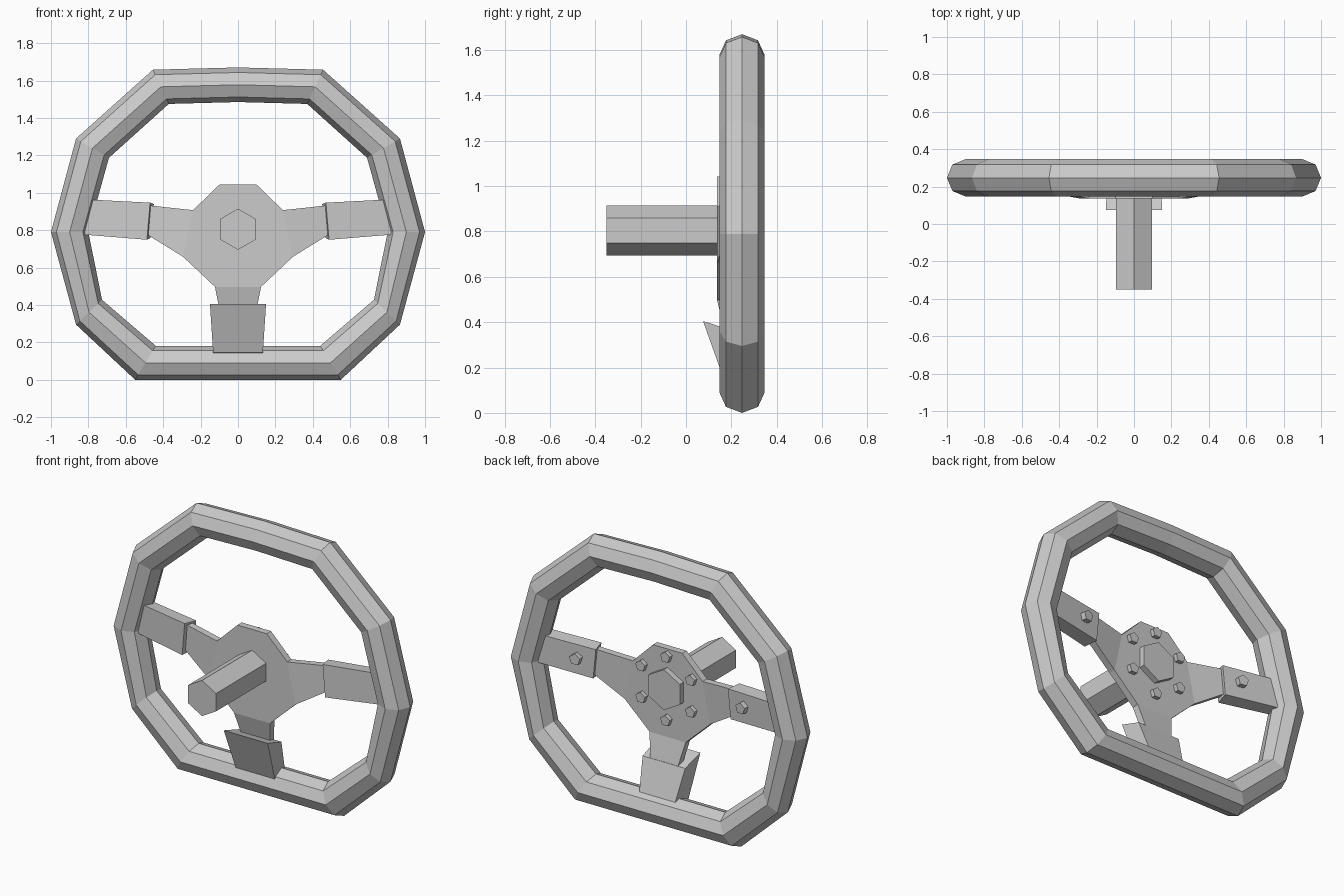
import bpy, bmesh
from math import sin, cos, pi, radians

cube = bpy.data.objects.get("Cube")
if cube:
    bpy.data.objects.remove(cube)

grey = bpy.data.materials.new("light_grey")
grey.use_nodes = True
grey.diffuse_color = (0.6, 0.6, 0.6, 1)
grey.node_tree.nodes["Principled BSDF"].inputs["Base Color"].default_value = (0.6, 0.6, 0.6, 1)


def make_object(name, verts, faces, recalc=True):
    bm = bmesh.new()
    vs = [bm.verts.new(v) for v in verts]
    for f in faces:
        bm.faces.new([vs[i] for i in f])
    if recalc:
        bmesh.ops.recalc_face_normals(bm, faces=bm.faces)
    mesh = bpy.data.meshes.new(name)
    bm.to_mesh(mesh)
    bm.free()
    mesh.materials.append(grey)
    obj = bpy.data.objects.new(name, mesh)
    bpy.context.collection.objects.link(obj)
    return obj


def block(name, front, back):
    """Solid between two loops with the same number of points."""
    n = len(front)
    faces = [list(range(n)), list(range(n, 2 * n))]
    faces += [(i, (i + 1) % n, n + (i + 1) % n, n + i) for i in range(n)]
    return make_object(name, front + back, faces)


def prism(name, sides, radius, x, z, y0, y1, tilt=0):
    """Regular prism along y with a corner pointing up."""
    bpy.ops.mesh.primitive_cylinder_add(
        vertices=sides, radius=radius, depth=y1 - y0,
        location=(x, (y0 + y1) / 2, z), rotation=(radians(90), 0, tilt))
    obj = bpy.context.object
    obj.name = obj.data.name = name
    obj.data.materials.append(grey)
    return obj


def mirrored(half):
    """Close a half outline that starts on x = 0 by mirroring it."""
    return half + [(-x, z) for x, z in reversed(half) if x > 0]


# Rim: octagonal section between an outer and an inner outline
RIM_Y, RIM_R, SIDES = 0.247, 0.1, 8
outer = mirrored([(0, 1.67), (0.455, 1.658), (0.866, 1.29), (1, 0.79), (0.866, 0.295), (0.55, 0)])
inner = mirrored([(0, 1.485), (0.37, 1.475), (0.69, 1.187), (0.80, 0.79), (0.727, 0.428), (0.44, 0.182)])
verts, faces = [], []
n = len(outer)
for i, ((ox, oz), (ix, iz)) in enumerate(zip(outer, inner)):
    for j in range(SIDES):
        a = 2 * pi * j / SIDES
        t = (1 - cos(a)) / 2
        verts.append((ox + (ix - ox) * t, RIM_Y + RIM_R * sin(a), oz + (iz - oz) * t))
        k, m = (i + 1) % n, (j + 1) % SIDES
        faces.append((i * SIDES + j, i * SIDES + m, k * SIDES + m, k * SIDES + j))
make_object("rim", verts, faces)

# Hub plate with two side arms and a lower arm that lean backwards
HUB_Y = 0.137
hub = [(0.1, 1.043), (0.24, 0.907), (0.294, 0.658), (0.123, 0.497)]
verts = [(-x, HUB_Y, z) for x, z in hub] + [(x, HUB_Y, z) for x, z in reversed(hub)]
verts += [(s * x, 0.177, z) for s in (-1, 1) for x, z in ((0.50, 0.935), (0.50, 0.785))]
verts += [(s * 0.085, 0.185, 0.3) for s in (-1, 1)]
plate = make_object("hub_plate", verts, [
    range(8), (1, 8, 9, 2), (6, 5, 11, 10), (3, 12, 13, 4)], recalc=False)
solid = plate.modifiers.new("thickness", 'SOLIDIFY')
solid.thickness = 0.042
solid.offset = -1

# Sleeves joining the side arms to the rim, each with a bolt
for side, s in (("left", 1), ("right", -1)):
    front = [(s * 0.47, 0.152, 0.947), (s * 0.86, 0.205, 0.967),
             (s * 0.86, 0.205, 0.779), (s * 0.487, 0.152, 0.749)]
    back = [(s * 0.45, 0.235, 0.940), (s * 0.86, 0.285, 0.960),
            (s * 0.86, 0.285, 0.785), (s * 0.468, 0.235, 0.758)]
    block(side + "_sleeve", front, back)
    prism(side + "_sleeve_bolt", 5, 0.036, s * 0.566, 0.865, 0.235, 0.28, s * 0.12)

# Tapered bracket joining the lower arm to the rim
def rect(y0, z0, w0, y1, z1, w1):
    return [(-w0, y0, z0), (w0, y0, z0), (w1, y1, z1), (-w1, y1, z1)]

block("lower_bracket", rect(0.075, 0.405, 0.15, 0.168, 0.145, 0.133),
      rect(0.215, 0.36, 0.145, 0.30, 0.11, 0.115))

# Steering column, centre cap and ring of bolts
CENTRE_Z = 0.805
prism("column", 6, 0.11, 0, CENTRE_Z, -0.35, 0.16)
prism("centre_cap", 6, 0.125, 0, CENTRE_Z, 0.16, 0.215)
for i in range(6):
    a = i * pi / 3
    prism("hub_bolt", 5, 0.034, 0.195 * sin(a), CENTRE_Z + 0.195 * cos(a), 0.165, 0.205)
